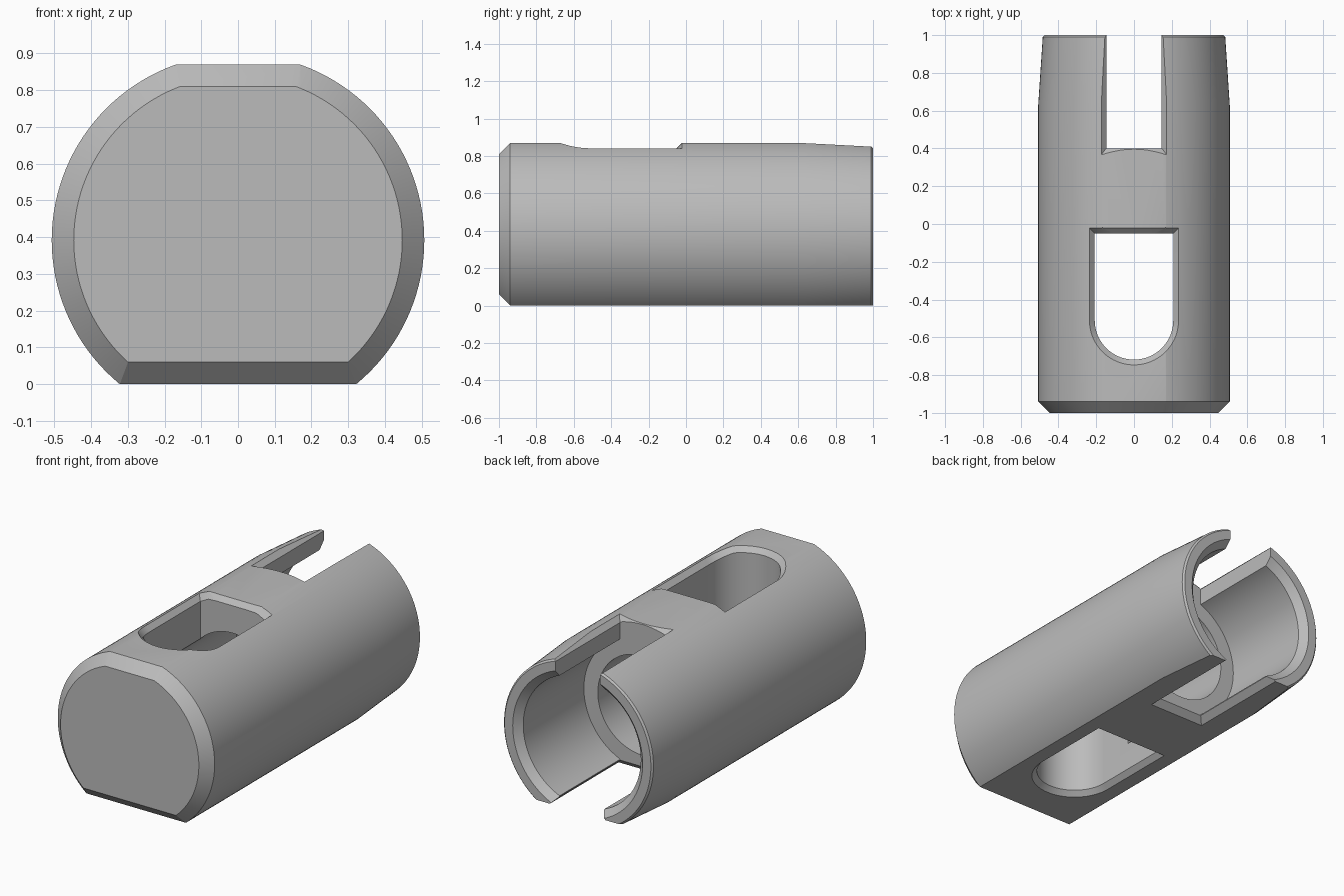
import bpy, bmesh, math
from mathutils import Vector

if "Cube" in bpy.data.objects:
    bpy.data.objects.remove(bpy.data.objects["Cube"])

AXIS, RADIUS, TOP = 0.392, 0.507, 0.87   # barrel axis height, radius, upper flat


def loft(name, rings):
    """Closed solid skinned through rings with equal point counts."""
    bm = bmesh.new()
    loops = [[bm.verts.new(p) for p in ring] for ring in rings]
    n = len(loops[0])
    for a, b in zip(loops, loops[1:]):
        for i in range(n):
            j = (i + 1) % n
            bm.faces.new((a[i], a[j], b[j], b[i]))
    bm.faces.new(loops[0][::-1])
    bm.faces.new(loops[-1])
    bmesh.ops.recalc_face_normals(bm, faces=bm.faces)
    mesh = bpy.data.meshes.new(name)
    bm.to_mesh(mesh)
    bm.free()
    obj = bpy.data.objects.new(name, mesh)
    bpy.context.collection.objects.link(obj)
    return obj


def turned(name, profile, sides=128):
    """Solid of revolution about the barrel axis from (y, radius) pairs."""
    angles = [2 * math.pi * i / sides for i in range(sides)]
    return loft(name, [[Vector((r * math.cos(a), y, AXIS + r * math.sin(a)))
                        for a in angles] for y, r in profile])


def combine(target, tool, operation):
    """Apply a boolean and discard the tool."""
    tool.hide_render = True
    mod = target.modifiers.new("cut", "BOOLEAN")
    mod.operation, mod.solver, mod.object = operation, "EXACT", tool
    bpy.context.view_layer.objects.active = target
    bpy.ops.object.modifier_apply(modifier=mod.name)
    bpy.data.objects.remove(tool)


# Turned barrel: front chamfer, straight body, tapered tail
body = turned("slotted_barrel", [(-1, 0.447), (-0.94, RADIUS), (0.63, RADIUS),
                                 (0.99, 0.483), (1, 0.473)])

# Upper and lower flats, chamfered at the front
flats = loft("flats", [[Vector((x, y, z)) for x, z in
                        ((-1, low), (1, low), (1, high), (-1, high))]
                       for y, low, high in ((-1.02, 0.08, TOP - 0.08),
                                            (-0.94, 0, TOP), (1.1, 0, TOP))])
combine(body, flats, "INTERSECT")

# Stepped bore with a lead-in at the open tail
combine(body, turned("bore", [(-0.3, 0.29), (0.4, 0.29), (0.4, 0.38),
                              (0.96, 0.38), (1.02, 0.44)]), "DIFFERENCE")

# Tail slot with flared upper edges and a conical upper end
HALF, END = 0.145, 0.4
profile = [(-HALF, -0.2), (HALF, -0.2), (HALF, 0.84), (HALF + 0.16, 1),
           (-HALF - 0.16, 1), (-HALF, 0.84)]
slot = loft("tail_slot", [[Vector((x, y, z)) for x, z in profile] for y in (0.3, 1.2)])
combine(slot, turned("slot_end", [(0.1, 0.774), (END, 0.474)]), "DIFFERENCE")
combine(body, slot, "DIFFERENCE")

# Chamfer round the slot on the underside
rings = []
for z, grow in ((-0.05, 0.085), (0.035, 0)):
    w, y = HALF + grow, END - grow
    rings.append([Vector(p) for p in ((-w, y, z), (w, y, z), (w, 1.2, z), (-w, 1.2, z))])
combine(body, loft("slot_chamfer", rings), "DIFFERENCE")

# Window right through the barrel: square rear, round front, chamfered rims
WIDE, CHAMFER = 0.208, 0.028


def outline(grow):
    w = WIDE + grow
    back = [(w * (1 - i / 4), -0.05 + grow) for i in range(9)]
    arc = [(w * math.cos(a), -0.51 + w * math.sin(a))
           for a in (math.pi * (1 + i / 32) for i in range(33))]
    return back + arc


def surface(x):
    return min(TOP, AXIS + math.sqrt(RADIUS ** 2 - x ** 2))


rim = [surface(x) for x, y in outline(CHAMFER)]
over = CHAMFER + 0.005


def window_ring(grow, heights):
    return [Vector((x, y, z)) for (x, y), z in zip(outline(grow), heights)]


count = len(rim)
window = loft("window", [
    window_ring(over, [-0.2] * count),
    window_ring(over, [-0.005] * count),
    window_ring(0, [CHAMFER] * count),
    window_ring(0, [z - CHAMFER for z in rim]),
    window_ring(over, [z + 0.005 for z in rim]),
    window_ring(over, [1.2] * count)])
combine(body, window, "DIFFERENCE")

# Plain grey metal
grey = bpy.data.materials.new("plain_grey")
grey.use_nodes = True
colour = (0.5, 0.5, 0.5, 1)
grey.diffuse_color = colour
grey.node_tree.nodes["Principled BSDF"].inputs["Base Color"].default_value = colour
body.data.materials.clear()
body.data.materials.append(grey)

# Smooth curves, crisp machined edges
bpy.ops.object.select_all(action="DESELECT")
body.select_set(True)
bpy.context.view_layer.objects.active = body
bpy.ops.object.shade_smooth_by_angle(angle=math.radians(20))
